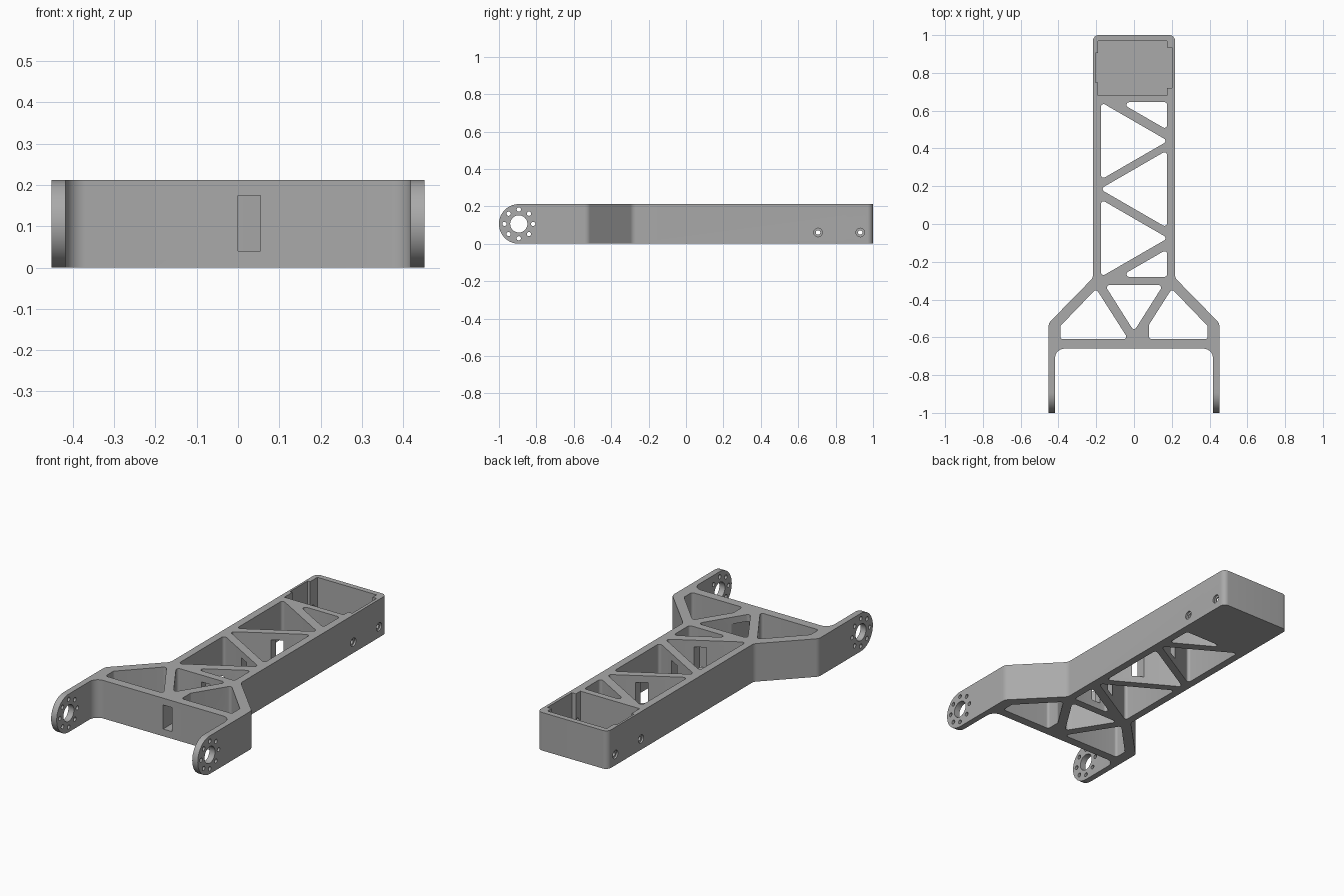
import bpy, bmesh, math
from mathutils import Vector

if "Cube" in bpy.data.objects:
    bpy.data.objects.remove(bpy.data.objects["Cube"])

H = 0.212          # height of the frame
MID = H / 2


def rounded(points, seg=6):
    """Corner list (x, y, radius) -> outline with filleted corners."""
    out = []
    n = len(points)
    for i, (x, y, r) in enumerate(points):
        p = Vector((x, y))
        if r == 0:
            out.append(p)
            continue
        u = (Vector(points[i - 1][:2]) - p).normalized()
        v = (Vector(points[(i + 1) % n][:2]) - p).normalized()
        half = math.acos(max(-1, min(1, u.dot(v)))) / 2
        c = p + (u + v).normalized() * (r / math.sin(half))
        s = p + u * (r / math.tan(half)) - c
        e = p + v * (r / math.tan(half)) - c
        ang = math.atan2(s.x * e.y - s.y * e.x, s.dot(e))
        for k in range(seg + 1):
            a = ang * k / seg
            out.append(c + Vector((s.x * math.cos(a) - s.y * math.sin(a),
                                   s.x * math.sin(a) + s.y * math.cos(a))))
    return out


def prism(name, pts, lo, hi, axis='z'):
    """Extrude an xy outline along z, or a yz outline along x."""
    bm = bmesh.new()
    def at(p, h):
        return (p[0], p[1], h) if axis == 'z' else (h, p[0], p[1])
    a = [bm.verts.new(at(p, lo)) for p in pts]
    b = [bm.verts.new(at(p, hi)) for p in pts]
    bm.faces.new(a)
    bm.faces.new(b)
    for i in range(len(pts)):
        j = (i + 1) % len(pts)
        bm.faces.new((a[i], a[j], b[j], b[i]))
    bmesh.ops.recalc_face_normals(bm, faces=bm.faces)
    me = bpy.data.meshes.new(name)
    bm.to_mesh(me)
    bm.free()
    ob = bpy.data.objects.new(name, me)
    bpy.context.collection.objects.link(ob)
    return ob


def rect(x0, x1, y0, y1):
    return [(x0, y0), (x1, y0), (x1, y1), (x0, y1)]


def circle(cy, cz, r, n=24):
    return [(cy + r * math.cos(2 * math.pi * k / n),
             cz + r * math.sin(2 * math.pi * k / n)) for k in range(n)]


def boolean(tool, op='DIFFERENCE'):
    """Apply the tool to the frame and remove the tool."""
    tool.hide_render = True
    m = frame.modifiers.new("cut", 'BOOLEAN')
    m.operation, m.solver, m.object = op, 'EXACT', tool
    dg = bpy.context.evaluated_depsgraph_get()
    me = bpy.data.meshes.new_from_object(frame.evaluated_get(dg))
    frame.modifiers.clear()
    frame.data = me
    bpy.data.objects.remove(tool)


# Main frame outline: beam, flared shoulders and two fork arms
right = [(0.418, -1.0, 0), (0.452, -1.0, 0), (0.452, -0.525, 0.04),
         (0.217, -0.285, 0.04), (0.217, 1.0, 0.03)]
left = [(-x, y, r) for x, y, r in reversed(right)]
outline = right + left + [(-0.418, -0.66, 0.05), (0.418, -0.66, 0.05)]
frame = prism("arm_frame", rounded(outline, 10), 0, H)

# Rounded fork ends, seen from the side
side = [(1.1, -0.1), (1.1, H + 0.1), (-0.7, H + 0.1), (-0.7, H)]
side += [(-1 + MID + MID * math.cos(a), MID + MID * math.sin(a))
         for a in (math.pi * (0.5 + k / 32) for k in range(33))]
side += [(-0.7, 0), (-0.7, -0.1)]
boolean(prism("side_profile", side, -0.6, 0.6, 'x'), 'INTERSECT')

# Truss openings through the beam and the shoulders
openings = [
    [(-0.078, 0.645), (0.175, 0.645), (0.175, 0.499)],
    [(-0.175, 0.645), (0.18, 0.44), (-0.175, 0.235)],
    [(0.175, 0.39), (-0.18, 0.185), (0.175, -0.02)],
    [(-0.175, 0.13), (0.18, -0.075), (-0.175, -0.28)],
    [(-0.078, -0.28), (0.175, -0.28), (0.175, -0.134)],
    [(-0.155, -0.323), (0.155, -0.323), (0, -0.568)],
    [(-0.03, -0.61), (-0.39, -0.61), (-0.39, -0.54), (-0.2, -0.343)],
    [(0.08, -0.61), (0.39, -0.61), (0.39, -0.54), (0.2, -0.343), (0.08, -0.532)],
]
for pts in openings:
    boolean(prism("truss_cutter", rounded([(x, y, 0.014) for x, y in pts]), -0.1, H + 0.1))

# Motor pocket with a floor and a notch in each side wall
pocket = [(-0.19, 0.68), (0.175, 0.68), (0.175, 0.72), (0.2, 0.72), (0.2, 0.935),
          (0.175, 0.935), (0.175, 0.97), (-0.19, 0.97), (-0.19, 0.905),
          (-0.205, 0.905), (-0.205, 0.75), (-0.19, 0.75)]
boolean(prism("pocket_cutter", pocket, 0.025, H + 0.1))

# Cable channel through the crossbars and ribs
boolean(prism("cable_cutter", rect(0.0, 0.055, -0.75, 0.44), 0.04, 0.174))

# Screw holes with counterbores in both pocket walls
for y in (0.706, 0.932):
    boolean(prism("screw_cutter", circle(y, 0.06, 0.012), -0.3, 0.3, 'x'))
    for s in (-1, 1):
        lo, hi = sorted((s * 0.207, s * 0.3))
        boolean(prism("counterbore", circle(y, 0.06, 0.023), lo, hi, 'x'))

# Hub hole and bolt ring in the fork ends
hub_y = -1 + MID
boolean(prism("hub_cutter", circle(hub_y, MID, 0.046, 40), -0.6, 0.6, 'x'))
for k in range(8):
    a = k * math.pi / 4
    boolean(prism("bolt_cutter", circle(hub_y + 0.077 * math.cos(a),
                                        MID + 0.077 * math.sin(a), 0.0115, 16), -0.6, 0.6, 'x'))

# Single grey material and smooth fillets
grey = bpy.data.materials.new("plain grey")
grey.diffuse_color = (0.4, 0.4, 0.4, 1)
grey.use_nodes = True
grey.node_tree.nodes["Principled BSDF"].inputs["Base Color"].default_value = grey.diffuse_color
frame.data.materials.clear()
frame.data.materials.append(grey)
for f in frame.data.polygons:
    f.material_index = 0
bpy.context.view_layer.objects.active = frame
frame.select_set(True)
bpy.ops.object.shade_smooth_by_angle(angle=math.radians(30))
